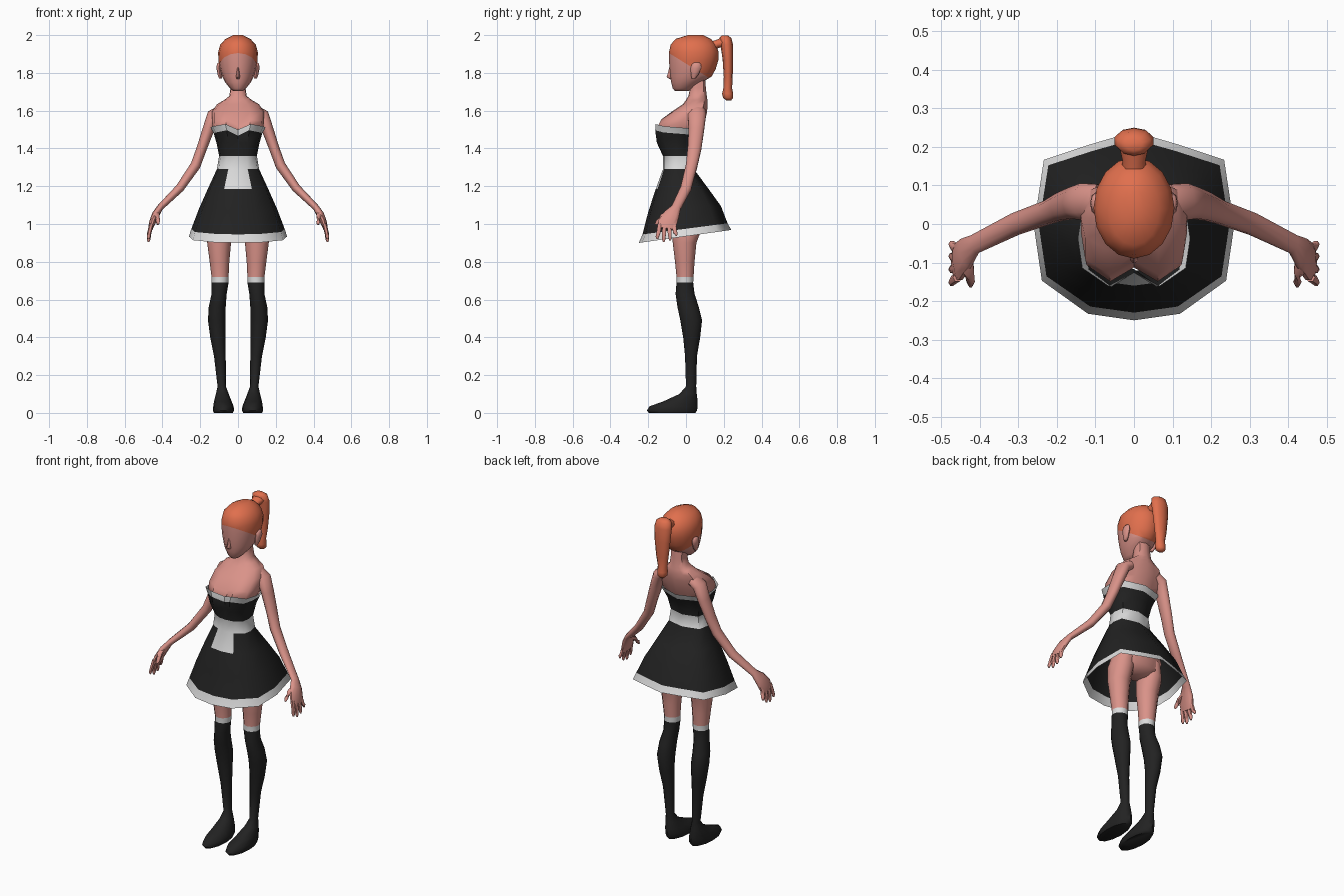
import bpy, bmesh, math
from mathutils import Vector


def material(name, rgb):
    m = bpy.data.materials.new(name)
    m.diffuse_color = (*rgb, 1)
    return m


SKIN = material("skin", (0.70, 0.29, 0.25))
HAIR = material("ginger hair", (0.75, 0.16, 0.075))
BLACK = material("black cloth", (0.016, 0.016, 0.016))
WHITE = material("white trim", (0.72, 0.72, 0.72))


def circle(n):
    return [(math.sin(2 * math.pi * i / n), -math.cos(2 * math.pi * i / n)) for i in range(n)]


# Twelve-sided body outline, flatter at the back, starting at the front middle
half = [(0, -1), (.46, -.93), (.92, -.58), (1, 0), (.9, .7), (.45, .86), (0, 1)]
OUTLINE = half + [(-x, y) for x, y in half[-2:0:-1]]


def finish(name, bm, mats, angle=60):
    bmesh.ops.recalc_face_normals(bm, faces=bm.faces)
    me = bpy.data.meshes.new(name)
    bm.to_mesh(me)
    bm.free()
    for m in mats:
        me.materials.append(m)
    ob = bpy.data.objects.new(name, me)
    bpy.context.collection.objects.link(ob)
    bpy.ops.object.select_all(action='DESELECT')
    ob.select_set(True)
    bpy.context.view_layer.objects.active = ob
    bpy.ops.object.shade_smooth_by_angle(angle=math.radians(angle))
    return ob


def skin_rings(rings, cap=True, paint=None):
    """Bridge rings of points; paint(band, side) picks the material slot."""
    bm = bmesh.new()
    loops = [[bm.verts.new(p) for p in r] for r in rings]
    n = len(loops[0])
    for k in range(len(loops) - 1):
        for i in range(n):
            j = (i + 1) % n
            f = bm.faces.new((loops[k][i], loops[k][j], loops[k + 1][j], loops[k + 1][i]))
            if paint:
                f.material_index = paint(k, i)
    if cap:
        bm.faces.new(loops[0][::-1])
        top = bm.faces.new(loops[-1])
        if paint:
            top.material_index = paint(len(loops) - 2, 0)
            bm.faces.ensure_lookup_table()
            bm.faces[-2].material_index = paint(0, 0)
    return bm


def stack(rows, profile, sx=1, shape=None):
    """Level rings from rows of (z, centre x, half width, front y, back y[, tilt])."""
    rings = []
    for z, cx, hw, yf, yb, *tilt in rows:
        ring = []
        for ux, uy in profile:
            p = Vector((sx * (cx + hw * ux), (yf + yb) / 2 + (yb - yf) / 2 * uy, z))
            p.z += (tilt[0] if tilt else 0) * p.y
            if shape:
                shape(p, ux, uy, z)
            ring.append(p)
        rings.append(ring)
    return rings


def tube(rows, n, sx=1):
    """Rings square to a path of (x, y, z, radius along y, other radius)."""
    pts = [Vector((sx * r[0], r[1], r[2])) for r in rows]
    rings = []
    for k, r in enumerate(rows):
        t = (pts[min(k + 1, len(pts) - 1)] - pts[max(k - 1, 0)]).normalized()
        ref = Vector((0, 1, 0)) if abs(t.y) < .8 else Vector((1, 0, 0))
        u = (ref - t * ref.dot(t)).normalized()
        v = t.cross(u)
        rings.append([pts[k] + u * r[3] * a + v * r[4] * b for a, b in circle(n)])
    return rings


# Bust shaping with a dipped neckline
def bust(p, ux, uy, z):
    if 1.42 < z < 1.56 and uy < -.9:
        if abs(ux) < .1:
            p.y += .045
            p.z -= .022 if z > 1.47 else 0
        else:
            p.z += .008 if z > 1.47 else 0


# Dress: hem, skirt, apron, belt, bodice and trim
dress = [(.935, 0, .26, -.25, .24, .14), (.975, 0, .247, -.23, .22, .13),
         (1.08, 0, .207, -.2, .185, .08), (1.185, 0, .16, -.16, .12),
         (1.29, 0, .112, -.122, .042), (1.36, 0, .10, -.122, .038),
         (1.43, 0, .114, -.162, .06), (1.475, 0, .128, -.172, .082, -.08),
         (1.508, 0, .146, -.17, .095, -.08)]
finish("dress", skin_rings(stack(dress, OUTLINE, shape=bust), cap=False,
       paint=lambda k, i: 1 if k in (0, 4, 7) or (k == 3 and i in (0, 11)) else 0),
       (BLACK, WHITE))

# Chest, shoulders and neck
chest = [(1.47, 0, .115, -.15, .07), (1.51, 0, .134, -.158, .088), (1.545, 0, .138, -.14, .1),
         (1.595, 0, .138, -.075, .112), (1.635, 0, .11, -.015, .114), (1.657, 0, .072, .0, .113),
         (1.678, 0, .046, .013, .11), (1.72, 0, .04, .022, .105), (1.8, 0, .04, .03, .1)]
finish("chest_and_neck", skin_rings(stack(chest, OUTLINE, shape=bust)), (SKIN,))

# Hips under the skirt
hips = [(.965, 0, .05, -.03, .06), (1.0, 0, .12, -.07, .1), (1.06, 0, .145, -.085, .105),
        (1.12, 0, .14, -.09, .09), (1.22, 0, .1, -.09, .04)]
finish("hips", skin_rings(stack(hips, OUTLINE)), (SKIN,))

# Head, cut along the hairline and coloured above it
head = [(1.703, 0, .025, -.058, .01), (1.718, 0, .042, -.07, .04), (1.75, 0, .068, -.078, .085),
        (1.78, 0, .083, -.084, .135), (1.82, 0, .096, -.087, .157), (1.87, 0, .104, -.09, .172),
        (1.91, 0, .105, -.09, .173), (1.95, 0, .094, -.081, .16), (1.98, 0, .066, -.055, .132),
        (2.0, 0, .025, .01, .09)]
bm = skin_rings(stack(head, circle(16)))
normal = Vector((0, .62, 1))
origin = Vector((0, -.09, 1.905))
bmesh.ops.bisect_plane(bm, geom=bm.verts[:] + bm.edges[:] + bm.faces[:],
                       plane_co=origin, plane_no=normal)
for f in bm.faces:
    f.material_index = int((f.calc_center_median() - origin).dot(normal) > 0)
finish("head", bm, (SKIN, HAIR))

# Nose
nose = [(1.768, 0, .008, -.088, -.07), (1.778, 0, .012, -.103, -.07),
        (1.80, 0, .009, -.096, -.07), (1.835, 0, .004, -.087, -.07)]
finish("nose", skin_rings(stack(nose, circle(6))), (SKIN,))

# Ponytail and the tuft joining it to the head
tail = [(1.655, 0, .016, .212, .24), (1.668, 0, .028, .196, .25), (1.69, 0, .03, .191, .25),
        (1.72, 0, .028, .198, .244), (1.78, 0, .038, .2, .247), (1.87, 0, .048, .194, .25),
        (1.95, 0, .053, .182, .249), (1.985, 0, .045, .177, .24), (1.998, 0, .022, .19, .222)]
finish("ponytail", skin_rings(stack(tail, circle(10))), (HAIR,))
tuft = [(0, .12, 1.93, .034, .03), (0, .165, 1.953, .03, .022), (0, .21, 1.965, .04, .028)]
finish("ponytail_tuft", skin_rings(tube(tuft, 8)), (HAIR,))

leg = [(0, .078, .05, -.197, .05), (.012, .077, .056, -.207, .058), (.035, .077, .054, -.193, .062),
       (.06, .08, .047, -.122, .062), (.1, .083, .034, -.035, .057), (.14, .086, .022, 0, .054),
       (.3, .096, .031, -.005, .058), (.4, .107, .04, -.015, .075), (.49, .112, .047, -.03, .085),
       (.56, .11, .045, -.045, .068), (.63, .1, .04, -.055, .045), (.69, .095, .045, -.05, .038),
       (.72, .095, .045, -.05, .04), (.8, .098, .052, -.058, .045), (.9, .1, .063, -.07, .055),
       (.98, .1, .067, -.075, .085), (1.06, .09, .055, -.06, .09)]
arm = [(.09, .06, 1.6, .045, .03), (.13, .058, 1.577, .05, .034), (.157, .055, 1.5, .043, .031),
       (.192, .045, 1.4, .038, .027), (.225, .03, 1.31, .032, .027), (.308, 0, 1.19, .03, .023),
       (.413, -.052, 1.087, .026, .017), (.436, -.075, 1.05, .043, .02),
       (.455, -.098, 1.005, .052, .017), (.463, -.102, .975, .046, .012)]

for side, sx in (("left", 1), ("right", -1)):
    # Leg with stocking, white band and foot
    finish("leg_" + side, skin_rings(stack(leg, circle(12), sx),
           paint=lambda k, i: 0 if k < 11 else 1 if k == 11 else 2), (BLACK, WHITE, SKIN))
    # Arm and palm
    finish("arm_" + side, skin_rings(tube(arm, 10, sx)), (SKIN,))
    # Fingers and thumb
    for i, (tip, z) in enumerate(((-.152, .92), (-.118, .905), (-.084, .913), (-.052, .937))):
        base = -.139 + .025 * i
        mid = (base + tip) / 2
        rows = [(.458, base, 1.0, .012, .012), (.469, mid, .955, .012, .011),
                (.473, tip, z + .012, .01, .009), (.474, tip, z, .005, .005)]
        finish(f"finger_{i + 1}_{side}", skin_rings(tube(rows, 6, sx)), (SKIN,))
    thumb = [(.432, -.085, 1.06, .016, .014), (.428, -.125, 1.04, .015, .014),
             (.424, -.15, 1.012, .012, .011), (.424, -.16, .998, .006, .006)]
    finish("thumb_" + side, skin_rings(tube(thumb, 6, sx)), (SKIN,))
    # Ear
    ear = [(1.77, .092, .008, .03, .05), (1.79, .096, .012, .026, .065),
           (1.825, .1, .014, .024, .082), (1.845, .1, .012, .03, .08), (1.855, .1, .006, .042, .07)]
    finish("ear_" + side, skin_rings(stack(ear, circle(8), sx)), (SKIN,))
